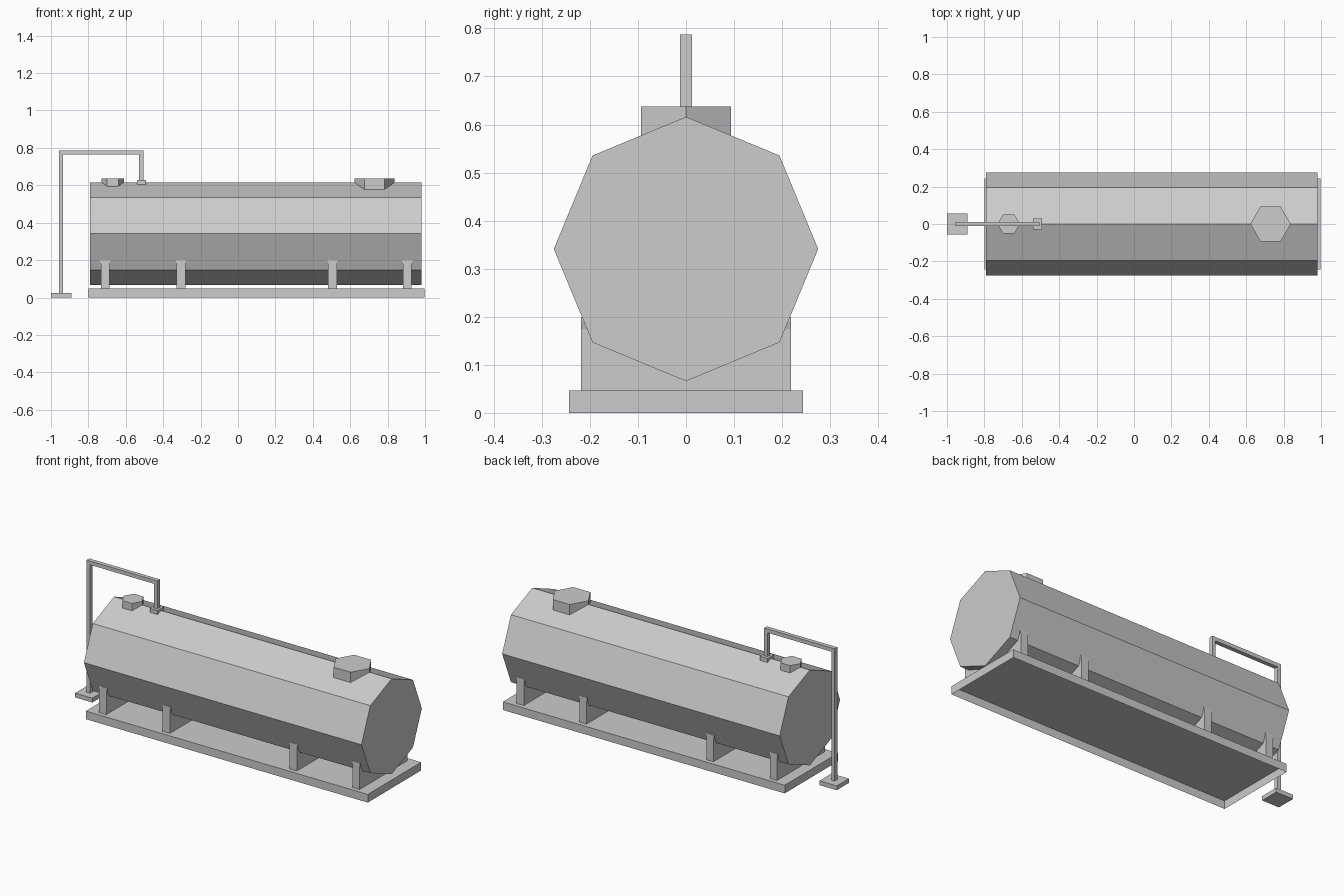
import bpy, bmesh, math
from mathutils import Matrix

cube = bpy.data.objects.get("Cube")
if cube:
    bpy.data.objects.remove(cube, do_unlink=True)

GREY = (0.604, 0.604, 0.604, 1)
grey = bpy.data.materials.new("light_grey")
grey.use_nodes = True
grey.diffuse_color = GREY
grey.node_tree.nodes["Principled BSDF"].inputs["Base Color"].default_value = GREY


def add_object(name, bm):
    bmesh.ops.recalc_face_normals(bm, faces=bm.faces)
    mesh = bpy.data.meshes.new(name)
    bm.to_mesh(mesh)
    bm.free()
    mesh.materials.append(grey)
    ob = bpy.data.objects.new(name, mesh)
    bpy.context.collection.objects.link(ob)
    return ob


def box(name, x, y, z, open_bottom=False):
    """Box from (min, max) ranges; y is a half width."""
    bm = bmesh.new()
    size = Matrix.Diagonal((x[1] - x[0], 2 * y, z[1] - z[0], 1))
    place = Matrix.Translation((sum(x) / 2, 0, sum(z) / 2))
    bmesh.ops.create_cube(bm, size=1, matrix=place @ size)
    ob_faces = [f for f in bm.faces if f.normal.z < -0.5]
    if open_bottom:
        bm.normal_update()
        ob_faces = [f for f in bm.faces if f.calc_center_median().z < z[0] + 0.001]
        bmesh.ops.delete(bm, geom=ob_faces, context='FACES_ONLY')
    return add_object(name, bm)


def prism(name, sides, radius, depth, matrix):
    bm = bmesh.new()
    bmesh.ops.create_cone(bm, cap_ends=True, segments=sides, radius1=radius,
                          radius2=radius, depth=depth, matrix=matrix)
    return add_object(name, bm)


def extrude_profile(name, points, direction):
    bm = bmesh.new()
    face = bm.faces.new([bm.verts.new(p) for p in points])
    geom = bmesh.ops.extrude_face_region(bm, geom=[face])["geom"]
    verts = [g for g in geom if isinstance(g, bmesh.types.BMVert)]
    bmesh.ops.translate(bm, verts=verts, vec=direction)
    return add_object(name, bm)


# Skid base: a shallow tray, open underneath
box("skid_base", (-0.8, 0.998), 0.243, (0, 0.047), open_bottom=True)

# Eight-sided tank lying along x, with a corner on top
prism("tank", 8, 0.275, 1.77,
      Matrix.Translation((0.095, 0, 0.341)) @ Matrix.Rotation(math.pi / 2, 4, 'Y'))

# Saddles, slightly flared where they meet the tank
half_profile = [(0.023, 0.047), (0.023, 0.175), (0.027, 0.19), (0.027, 0.2)]
for i, x in enumerate((-0.71, -0.305, 0.505, 0.905)):
    outline = half_profile + [(-w, z) for w, z in reversed(half_profile)]
    extrude_profile(f"saddle_{i + 1}", [(x + w, -0.218, z) for w, z in outline],
                    (0, 0.436, 0))

# Six-sided hatches let into the tank ridge
for name, x, radius in (("small_hatch", -0.67, 0.06), ("large_hatch", 0.73, 0.108)):
    prism(name, 6, radius, 0.08,
          Matrix.Translation((x, 0, 0.597)) @ Matrix.Rotation(math.pi / 6, 4, 'Z'))

# Filling pipe: foot, square-section arch and flange
box("pipe_foot", (-1, -0.89), 0.055, (0, 0.025))
arch = [(-0.957, 0.02), (-0.957, 0.787), (-0.506, 0.787), (-0.506, 0.62),
        (-0.528, 0.62), (-0.528, 0.765), (-0.935, 0.765), (-0.935, 0.02)]
extrude_profile("filling_pipe", [(x, -0.012, z) for x, z in arch], (0, 0.024, 0))
box("pipe_flange", (-0.541, -0.492), 0.03, (0.603, 0.627))
